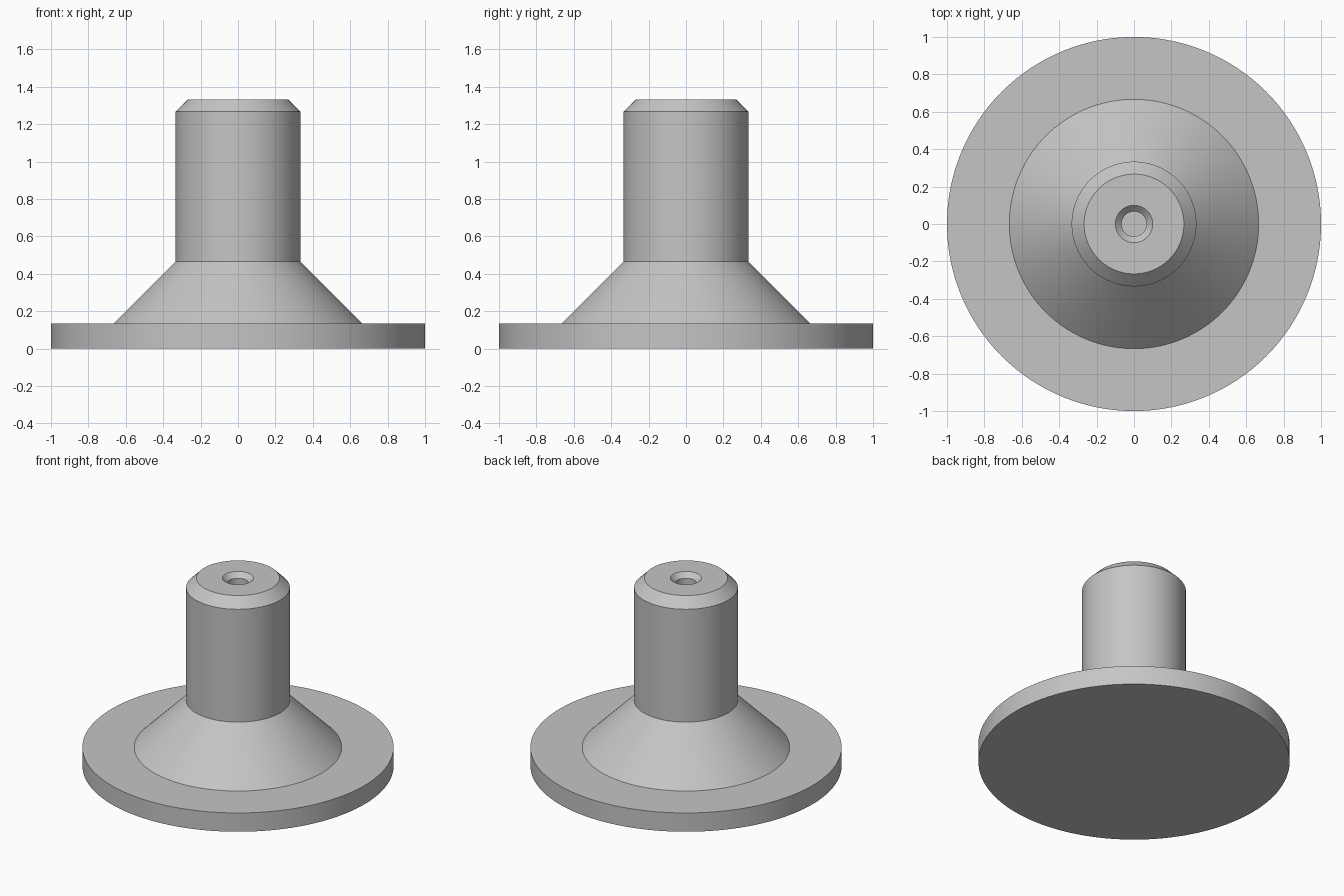
import bpy
import bmesh
import math

if "Cube" in bpy.data.objects:
    bpy.data.objects.remove(bpy.data.objects["Cube"], do_unlink=True)

SEGMENTS = 128

# Single light grey material
grey = bpy.data.materials.new("light_grey")
grey.use_nodes = True
color = (0.56, 0.56, 0.56, 1.0)
grey.diffuse_color = color
grey.node_tree.nodes["Principled BSDF"].inputs["Base Color"].default_value = color


def lathe(name, profile):
    """Spin a closed (radius, z) profile around the z axis."""
    bm = bmesh.new()
    verts = [bm.verts.new((r, 0, z)) for r, z in profile]
    edges = [bm.edges.new(pair) for pair in zip(verts, verts[1:])]
    bmesh.ops.spin(bm, geom=verts + edges, cent=(0, 0, 0), axis=(0, 0, 1),
                   angle=math.tau, steps=SEGMENTS, use_duplicate=False)
    bmesh.ops.remove_doubles(bm, verts=bm.verts, dist=0.0001)
    bmesh.ops.recalc_face_normals(bm, faces=bm.faces)
    mesh = bpy.data.meshes.new(name)
    bm.to_mesh(mesh)
    bm.free()
    mesh.materials.append(grey)
    obj = bpy.data.objects.new(name, mesh)
    bpy.context.collection.objects.link(obj)
    bpy.ops.object.select_all(action='DESELECT')
    obj.select_set(True)
    bpy.context.view_layer.objects.active = obj
    bpy.ops.object.shade_smooth_by_angle(angle=math.radians(30))
    return obj


# Flanged foot: round plate, cone, chamfered stem and countersunk blind hole
lathe("flanged_stem_foot", [
    (0, 0), (1, 0), (1, 0.1333),             # base plate
    (0.6667, 0.1333), (0.3333, 0.4667),      # cone
    (0.3333, 1.2667), (0.2667, 1.3333),      # stem and top chamfer
    (0.1, 1.3333), (0.0667, 1.3),            # countersink
    (0.0667, 0.6667), (0, 0.6667),           # blind hole
])
